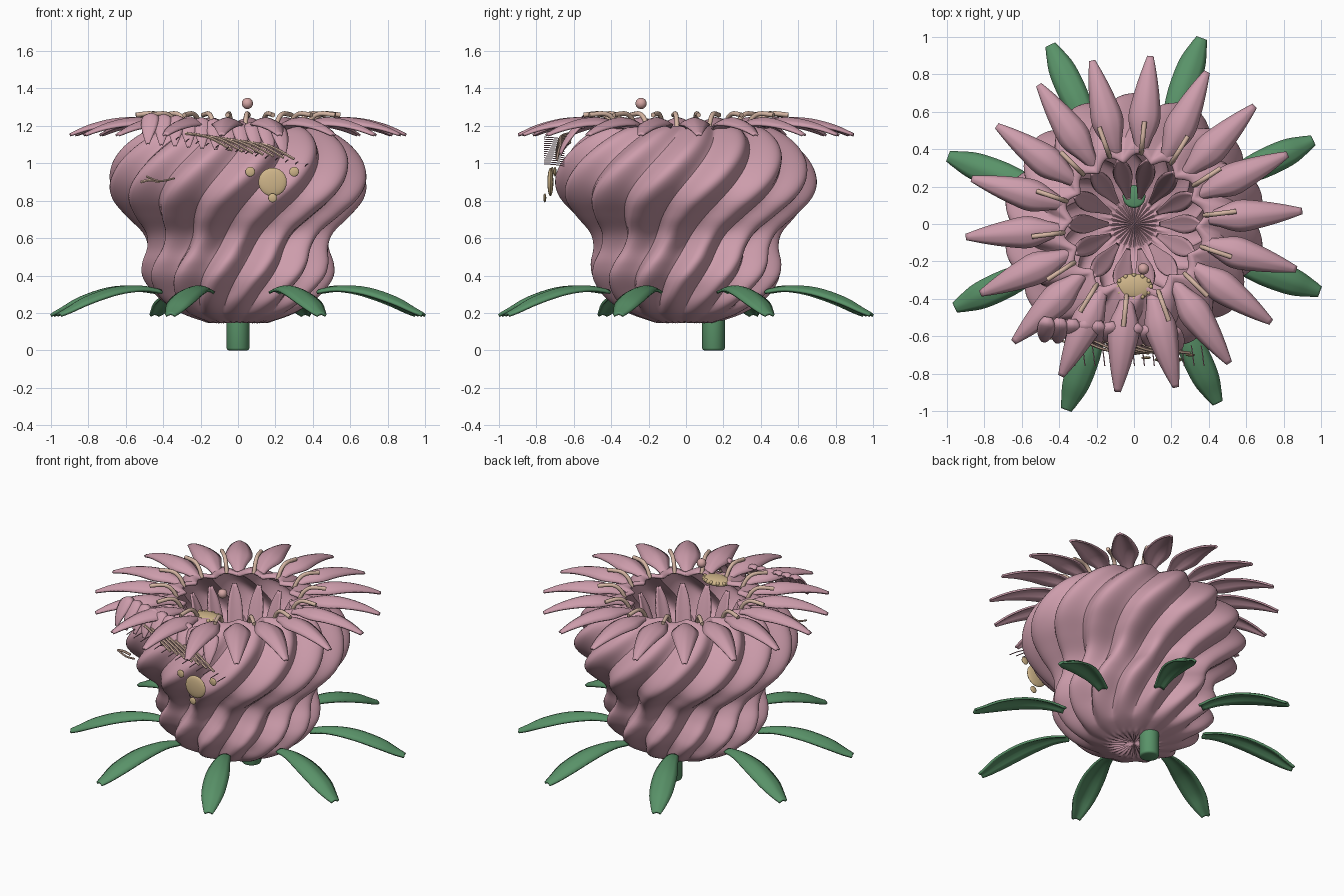
import bpy, bmesh, math
from mathutils import Vector, Matrix

if "Cube" in bpy.data.objects:
    bpy.data.objects.remove(bpy.data.objects["Cube"])


def material(name, rgb):
    m = bpy.data.materials.new(name)
    m.diffuse_color = (*rgb, 1)
    m.use_nodes = True
    m.node_tree.nodes["Principled BSDF"].inputs["Base Color"].default_value = m.diffuse_color
    return m


PINK = material("dusty pink", (0.61, 0.335, 0.41))
GREEN = material("leaf green", (0.10, 0.29, 0.14))
GOLD = material("pale gold", (0.62, 0.46, 0.25))
CREAM = material("peach cream", (0.66, 0.46, 0.36))
ROSE = material("light rose", (0.66, 0.38, 0.37))


def finish(name, bm, mat, thick=0):
    me = bpy.data.meshes.new(name)
    bm.to_mesh(me)
    bm.free()
    for p in me.polygons:
        p.use_smooth = True
    me.materials.append(mat)
    ob = bpy.data.objects.new(name, me)
    bpy.context.collection.objects.link(ob)
    if thick:
        s = ob.modifiers.new("thickness", "SOLIDIFY")
        s.thickness = thick
        s.offset = 0
    bpy.context.view_layer.objects.active = ob
    ob.select_set(True)
    bpy.ops.object.shade_smooth_by_angle(angle=math.radians(50))
    ob.select_set(False)
    return ob


def spline(pts, steps):
    """Smooth curve through tuples of any length."""
    p = [pts[0]] + list(pts) + [pts[-1]]
    out = []
    for i in range(1, len(p) - 2):
        for k in range(steps):
            t = k / steps
            out.append(tuple(0.5 * (2 * b + (c - a) * t + (2 * a - 5 * b + 4 * c - d) * t * t
                                    + (3 * b - a - 3 * c + d) * t ** 3)
                             for a, b, c, d in zip(*p[i - 1:i + 3])))
    return out + [tuple(pts[-1])]


def add_grid(bm, rows, closed=False):
    vs = [[bm.verts.new(v) for v in row] for row in rows]
    n = len(vs[0])
    for a, b in zip(vs, vs[1:]):
        for j in range(n if closed else n - 1):
            k = (j + 1) % n
            bm.faces.new((a[j], a[k], b[k], b[j]))
    return vs


def add_blade(bm, profile, matrix, cup):
    """Arched petal or leaf: profile rows are (out, height, half width)."""
    rows = []
    for r, z, w in spline(profile, 4):
        rows.append([matrix @ Vector((r, w * u, z - cup * w * abs(u) ** 1.5))
                     for u in (-1, -0.6, -0.25, 0, 0.25, 0.6, 1)])
    add_grid(bm, rows)


def add_tube(bm, pts, radius, sides=8):
    path = [Vector(p) for p in spline(pts, 4)]
    rows = []
    for i, p in enumerate(path):
        d = (path[min(i + 1, len(path) - 1)] - path[max(i - 1, 0)]).normalized()
        q = d.to_track_quat("Z", "Y")
        rows.append([p + q @ Vector((radius * math.cos(a), radius * math.sin(a), 0))
                     for a in (2 * math.pi * j / sides for j in range(sides))])
    vs = add_grid(bm, rows, True)
    bm.faces.new(vs[0][::-1])
    bm.faces.new(vs[-1])


def add_ball(bm, loc, scale):
    bmesh.ops.create_uvsphere(bm, u_segments=24, v_segments=12, radius=1,
                              matrix=Matrix.Translation(loc) @ Matrix.Diagonal((*scale, 1)))


def spin(deg):
    return Matrix.Rotation(math.radians(deg), 4, "Z")


def blade_ring(name, count, start, profile, cup, mat, thick):
    bm = bmesh.new()
    for i in range(count):
        add_blade(bm, profile, spin(start + 360 / count * i), cup)
    return finish(name, bm, mat, thick)


# Twisted, ribbed hollow flower cup; mesh columns follow the ribs
outer = [(0.0, 0.165), (0.14, 0.15), (0.20, 0.16), (0.32, 0.205), (0.43, 0.28), (0.505, 0.38),
         (0.515, 0.46), (0.495, 0.55), (0.515, 0.63), (0.60, 0.72), (0.675, 0.81), (0.70, 0.90),
         (0.675, 1.0), (0.61, 1.09), (0.52, 1.16), (0.44, 1.195), (0.39, 1.195)]
inner = [(0.385, 1.175)] + [(max(0, r - 0.035), min(z + (0.03 if z < 0.4 else 0), 1.15))
                            for r, z in outer[::-1][2:]]
LOBES, PER = 14, 16
rows = []
for r, z in spline(outer + inner, 5):
    r = max(r, 0)
    row = []
    for j in range(LOBES * PER):
        b = 2 * math.pi * j / (LOBES * PER)
        a = b + math.pi / 2 + 1.35 * (z - 0.9)
        c = abs(math.cos(LOBES / 2 * b))
        lobe = 0.5 * c + 0.5 * c * c
        depth = 0.085 * min(1, max(0.15, (r - 0.26) / 0.2)) * min(1, r / 0.1)
        rr = r - depth * (1 - lobe)
        pleat = 0.008 * math.sin(28 * b) * max(0, 1 - abs(r - 0.1) / 0.1)
        row.append((rr * math.cos(a), rr * math.sin(a), z + pleat))
    rows.append(row)
bm = bmesh.new()
add_grid(bm, rows, True)
bmesh.ops.remove_doubles(bm, verts=bm.verts, dist=0.0002)
bmesh.ops.recalc_face_normals(bm, faces=bm.faces)
finish("flower_cup", bm, PINK)

# Spreading rim petals and upright inner petals
blade_ring("rim_petals", 18, 4.4,
           [(0.375, 1.18, 0.022), (0.45, 1.215, 0.045), (0.56, 1.24, 0.082),
            (0.68, 1.232, 0.068), (0.80, 1.20, 0.042), (0.90, 1.155, 0.014)], 0.45, PINK, 0.012)
blade_ring("inner_petals", 14, 90 + 180 / 14,
           [(0.14, 0.40, 0.012), (0.20, 0.60, 0.03), (0.26, 0.82, 0.05),
            (0.31, 1.0, 0.042), (0.35, 1.12, 0.012)], -0.5, PINK, 0.012)

# Leaves and stem
blade_ring("leaves", 8, 25,
           [(0.46, 0.32, 0.032), (0.58, 0.34, 0.05), (0.74, 0.33, 0.072),
            (0.90, 0.28, 0.07), (1.0, 0.225, 0.045), (1.055, 0.195, 0.026)], 0.4, GREEN, 0.014)
bm = bmesh.new()
bmesh.ops.create_cone(bm, cap_ends=True, segments=32, radius1=0.061, radius2=0.061,
                      depth=0.32, matrix=Matrix.Translation((0, 0.147, 0.16)))
caps = [e for e in bm.edges if abs(e.verts[0].co.z - e.verts[1].co.z) < 0.001]
bmesh.ops.bevel(bm, geom=caps, offset=0.012, segments=2, affect="EDGES", profile=0.5)
finish("stem", bm, GREEN)

# Arched stamens around the rim
bm = bmesh.new()
for i in range(14):
    m = spin(7 + 360 / 14 * i)
    add_tube(bm, [m @ Vector((r, 0, z)) for r, z in
                  ((0.38, 1.18), (0.41, 1.235), (0.46, 1.265), (0.55, 1.258))], 0.013)
finish("stamens", bm, CREAM)

# Floating bead
bm = bmesh.new()
add_ball(bm, (0.05, -0.24, 1.32), (0.03, 0.03, 0.03))
finish("bead", bm, ROSE)

# Gold pollen cushion on the inner lip
bm = bmesh.new()
add_ball(bm, (0, -0.335, 1.18), (0.10, 0.07, 0.025))
for i in range(12):
    a = math.pi * i / 6
    add_ball(bm, (0.09 * math.cos(a), -0.335 + 0.062 * math.sin(a), 1.187), (0.012, 0.012, 0.012))
finish("pollen_cushion", bm, GOLD)

# Gold buttons on the front
bm = bmesh.new()
for x, z, r, y in ((0.185, 0.90, 0.076, -0.725), (0.065, 0.955, 0.026, -0.715),
                   (0.30, 0.955, 0.026, -0.70), (0.185, 0.815, 0.024, -0.755)):
    add_ball(bm, (x, y, z), (r, 0.016 if r > 0.05 else 0.008, r))
finish("front_buttons", bm, GOLD)

# Row of small drooping petals at the front, sloping down to the right
bm = bmesh.new()
for i in range(11):
    m = Matrix.Translation((-0.46 + 0.066 * i, -0.50 - 0.005 * i, 1.255 - 0.006 * i)) @ spin(-100 + 3 * i)
    add_blade(bm, [(0, 0, 0.02), (0.035, 0.008, 0.042), (0.08, -0.04, 0.042),
                   (0.115, -0.10, 0.025), (0.13, -0.15, 0.008)], m, 0.4)
finish("front_petals", bm, PINK, 0.01)

# Loose trailing filaments at the front
bm = bmesh.new()
for i in range(7):
    x, z = -0.28 + 0.055 * i, 1.16 - 0.008 * i
    add_tube(bm, [(x, -0.62, z), (x + 0.12, -0.67, z - 0.02), (x + 0.25, -0.69, z - 0.09)], 0.008, 6)
add_tube(bm, [(-0.49, -0.61, 0.93), (-0.42, -0.615, 0.905), (-0.34, -0.64, 0.92)], 0.006, 6)
add_tube(bm, [(-0.52, -0.56, 0.90), (-0.47, -0.57, 0.91), (-0.42, -0.57, 0.90)], 0.008, 6)
finish("front_filaments", bm, CREAM)

# Fine bristles
bm = bmesh.new()
for i in range(14):
    x, z = -0.33 + 0.053 * i, 1.14 - 0.011 * i
    add_tube(bm, [(x, -0.65, z - 0.012), (x + 0.008, -0.70, z - 0.004), (x + 0.015, -0.76, z)], 0.003, 6)
finish("front_bristles", bm, PINK)
